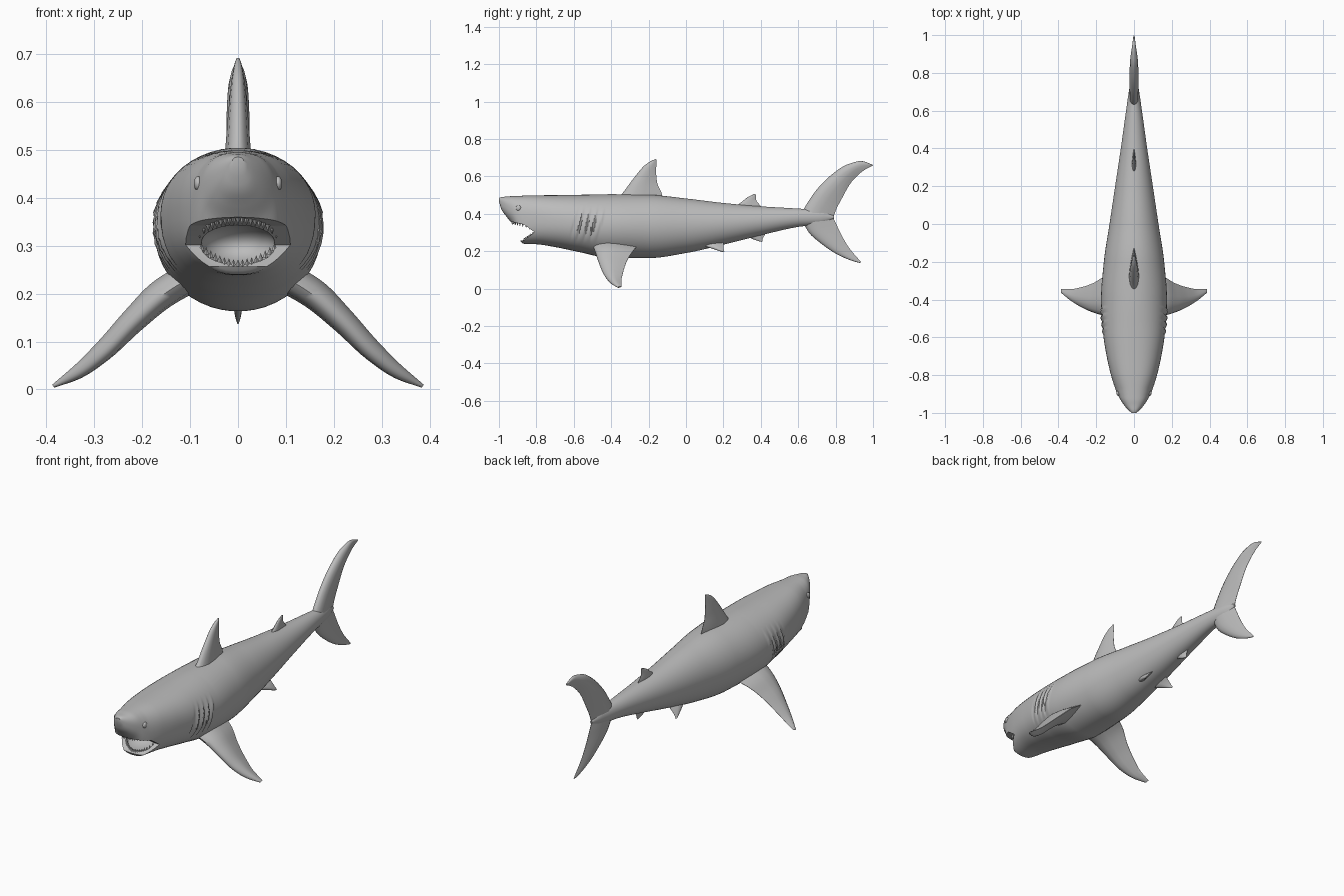
import bpy, bmesh, math
from mathutils import Matrix, Vector

if "Cube" in bpy.data.objects:
    bpy.data.objects.remove(bpy.data.objects["Cube"], do_unlink=True)

skin = bpy.data.materials.new("shark grey")
skin.use_nodes = True
GREY = (0.5, 0.5, 0.5, 1)
skin.diffuse_color = GREY
skin.node_tree.nodes["Principled BSDF"].inputs["Base Color"].default_value = GREY


def finish(name, bm, angle=40):
    """Turn a bmesh into a shaded, coloured object."""
    bmesh.ops.recalc_face_normals(bm, faces=bm.faces[:])
    mesh = bpy.data.meshes.new(name)
    bm.to_mesh(mesh)
    bm.free()
    mesh.materials.append(skin)
    ob = bpy.data.objects.new(name, mesh)
    bpy.context.collection.objects.link(ob)
    shade(ob, angle)
    return ob


def select(ob):
    bpy.ops.object.select_all(action='DESELECT')
    ob.select_set(True)
    bpy.context.view_layer.objects.active = ob


def shade(ob, angle):
    select(ob)
    bpy.ops.object.shade_smooth_by_angle(angle=math.radians(angle))


def smooth(rows, s):
    """Monotone cubic interpolation of rows keyed on their first value."""
    i = 0
    while i < len(rows) - 2 and s > rows[i + 1][0]:
        i += 1
    a, b = rows[i], rows[i + 1]
    h = b[0] - a[0]
    t = (s - a[0]) / h

    def slope(j, c):
        if j == 0 or j == len(rows) - 1:
            k = max(j, 1)
            return (rows[k][c] - rows[k - 1][c]) / (rows[k][0] - rows[k - 1][0])
        d = [(rows[k + 1][c] - rows[k][c]) / (rows[k + 1][0] - rows[k][0]) for k in (j - 1, j)]
        return 2 * d[0] * d[1] / (d[0] + d[1]) if d[0] * d[1] > 0 else 0

    return [a[c] * (1 + 2 * t) * (1 - t) ** 2 + b[c] * t * t * (3 - 2 * t)
            + h * t * (1 - t) * (slope(i, c) * (1 - t) - slope(i + 1, c) * t)
            for c in range(1, len(a))]


def loft(name, rings, angle=40):
    bm = bmesh.new()
    loops = [[bm.verts.new(p) for p in ring] for ring in rings]
    n = len(loops[0])
    for a, b in zip(loops, loops[1:]):
        for i in range(n):
            j = (i + 1) % n
            bm.faces.new((a[i], a[j], b[j], b[i]))
    bm.faces.new(loops[0])
    bm.faces.new(loops[-1])
    return finish(name, bm, angle)


# Body stations: y, top, bottom, half width
BODY = [(-1, .485, .465, .012), (-.985, .49, .42, .03), (-.96, .492, .385, .052),
        (-.93, .495, .345, .072), (-.9, .496, .28, .088), (-.87, .497, .24, .1),
        (-.8, .499, .237, .122), (-.7, .5, .222, .145), (-.57, .502, .195, .165),
        (-.4, .505, .163, .175), (-.2, .502, .163, .16), (0, .482, .19, .13),
        (.2, .458, .235, .1), (.4, .44, .285, .07), (.6, .428, .33, .042),
        (.72, .42, .345, .024), (.79, .39, .375, .006)]


def body_ring(y, n=48):
    top, low, w = smooth(BODY, y)
    e = 1 - .18 * min(1, max(0, (-.4 - y) / .4))    # boxier head
    ring = []
    for k in range(n):
        a = math.tau * (k + .5) / n
        c, s = math.cos(a), math.sin(a)
        x = math.copysign(abs(c) ** e, c) * w
        z = (top + low) / 2 + math.copysign(abs(s) ** e, s) * (top - low) / 2
        # overlapping gill flaps
        g = (y - .3 * (z - .34) + .6) / .035
        if 0 < g < 4:
            x *= 1 + (.08 * (g % 1) - .035) * max(0, 1 - ((z - .34) / .09) ** 2)
        ring.append((x, y, z))
    return ring


STEPS = 300
body = loft("body", [body_ring(-1 + 1.79 * i / STEPS) for i in range(STEPS + 1)])

# Open mouth: wedge between the jaws, then a rounded cavity
wedge = [(-1.1, .372), (-.95, .362), (-.865, .342), (-.81, .302), (-.87, .257), (-1.1, .25)]
mouth_cutter = loft("mouth_cutter", [[(x, y, z) for y, z in wedge] for x in (-.3, .3)])
bm = bmesh.new()
bmesh.ops.create_uvsphere(bm, u_segments=32, v_segments=16, radius=1,
                          matrix=Matrix.Translation((0, -.83, .302)) @ Matrix.Diagonal((.078, .09, .045, 1)))
cavity_cutter = finish("cavity_cutter", bm)
for cutter in (mouth_cutter, cavity_cutter):
    mod = body.modifiers.new("cut", 'BOOLEAN')
    mod.operation, mod.solver, mod.object = 'DIFFERENCE', 'EXACT', cutter
    select(body)
    bpy.ops.object.modifier_apply(modifier=mod.name)
    bpy.data.objects.remove(cutter, do_unlink=True)
shade(body, 40)


# Teeth: rows of small pointed cones along each jaw
def teeth(name, count, half, front, sweep, height, length, flip):
    bm = bmesh.new()
    for k in range(count):
        u = 2 * k / (count - 1) - 1
        y = front + sweep * u * u
        turn = Matrix.Rotation(math.pi if flip else 0, 4, 'X')
        bmesh.ops.create_cone(bm, cap_ends=True, segments=4, radius1=.006, radius2=0, depth=length,
                              matrix=Matrix.Translation((half * u, y, height(y))) @ turn)
    finish(name, bm, 20)


teeth("upper_teeth", 19, .08, -.93, .095,
      lambda y: .352 - .24 * (y + .93) - 4 * max(0, y + .865) ** 2, .02, True)
teeth("lower_teeth", 17, .076, -.866, .048, lambda y: .261 + .7 * (y + .87), .016, False)

# Eyes
for side, x in (("left", 1), ("right", -1)):
    ring = body_ring(-.895)
    edge = max((p for p in ring if p[2] > .42), key=lambda p: p[0] - abs(p[2] - .43))
    bm = bmesh.new()
    bmesh.ops.create_uvsphere(bm, u_segments=16, v_segments=10, radius=1,
                              matrix=Matrix.Translation((x * (edge[0] - .003), -.895, .43))
                              @ Matrix.Diagonal((.009, .015, .015, 1)))
    finish(side + "_eye", bm)

# Fin cross-section: chord fraction, thickness fraction
FOIL = [(0, 0), (.04, .45), (.14, .8), (.32, 1), (.55, .8), (.8, .4), (1, .03)]
FOIL += [(u, -t) for u, t in FOIL[:0:-1]]


def fin(name, rows, normal=(1, 0, 0), mirror=1):
    """Rows from root to tip: x, leading y z, trailing y z, half thickness."""
    rows = [(i, *r) for i, r in enumerate(rows)]
    n = Vector(normal)
    rings = []
    for k in range(6 * (len(rows) - 1) + 1):
        x, ly, lz, ty, tz, thick = smooth(rows, k / 6)
        lead, trail = Vector((x, ly, lz)), Vector((x, ty, tz))
        ring = [lead.lerp(trail, u) + n * thick * t for u, t in FOIL]
        rings.append([(p.x * mirror, p.y, p.z) for p in ring])
    loft(name, rings, 60)


fin("dorsal_fin", [(0, -.38, .47, -.12, .46, .03), (0, -.34, .51, -.13, .51, .026),
                   (0, -.28, .59, -.155, .57, .02), (0, -.22, .66, -.16, .63, .013),
                   (0, -.185, .683, -.157, .675, .007), (0, -.165, .692, -.157, .69, .003)])
fin("second_dorsal_fin", [(0, .25, .43, .42, .42, .012), (0, .29, .458, .395, .447, .01),
                          (0, .335, .492, .375, .475, .006), (0, .365, .506, .374, .503, .002)])
fin("anal_fin", [(0, .3, .29, .43, .31, .012), (0, .34, .272, .42, .285, .009),
                 (0, .375, .258, .41, .266, .006), (0, .402, .25, .41, .254, .002)])
fin("tail_fin", [(0, .995, .664, 1, .658, .003), (0, .935, .682, .955, .635, .01),
                 (0, .865, .665, .885, .57, .02), (0, .765, .598, .835, .485, .024),
                 (0, .67, .49, .802, .42, .025), (0, .62, .39, .79, .38, .026),
                 (0, .65, .31, .808, .335, .022), (0, .73, .235, .84, .27, .017),
                 (0, .82, .177, .88, .207, .011), (0, .89, .148, .918, .163, .006),
                 (0, .93, .137, .936, .142, .002)])

for side, m in (("left", 1), ("right", -1)):
    fin(side + "_pectoral_fin",
        [(.09, -.5, .24, -.25, .24, .034), (.16, -.485, .195, -.28, .205, .032),
         (.22, -.467, .14, -.315, .15, .027), (.28, -.44, .077, -.335, .092, .022),
         (.335, -.405, .033, -.345, .043, .015), (.385, -.365, .006, -.345, .01, .004)],
        (.6, 0, .78), m)
    fin(side + "_pelvic_fin",
        [(.03, .06, .245, .2, .255, .014), (.052, .1, .228, .2, .238, .012),
         (.07, .15, .212, .2, .218, .008), (.083, .193, .197, .205, .199, .003)],
        (.8, 0, .6), m)
